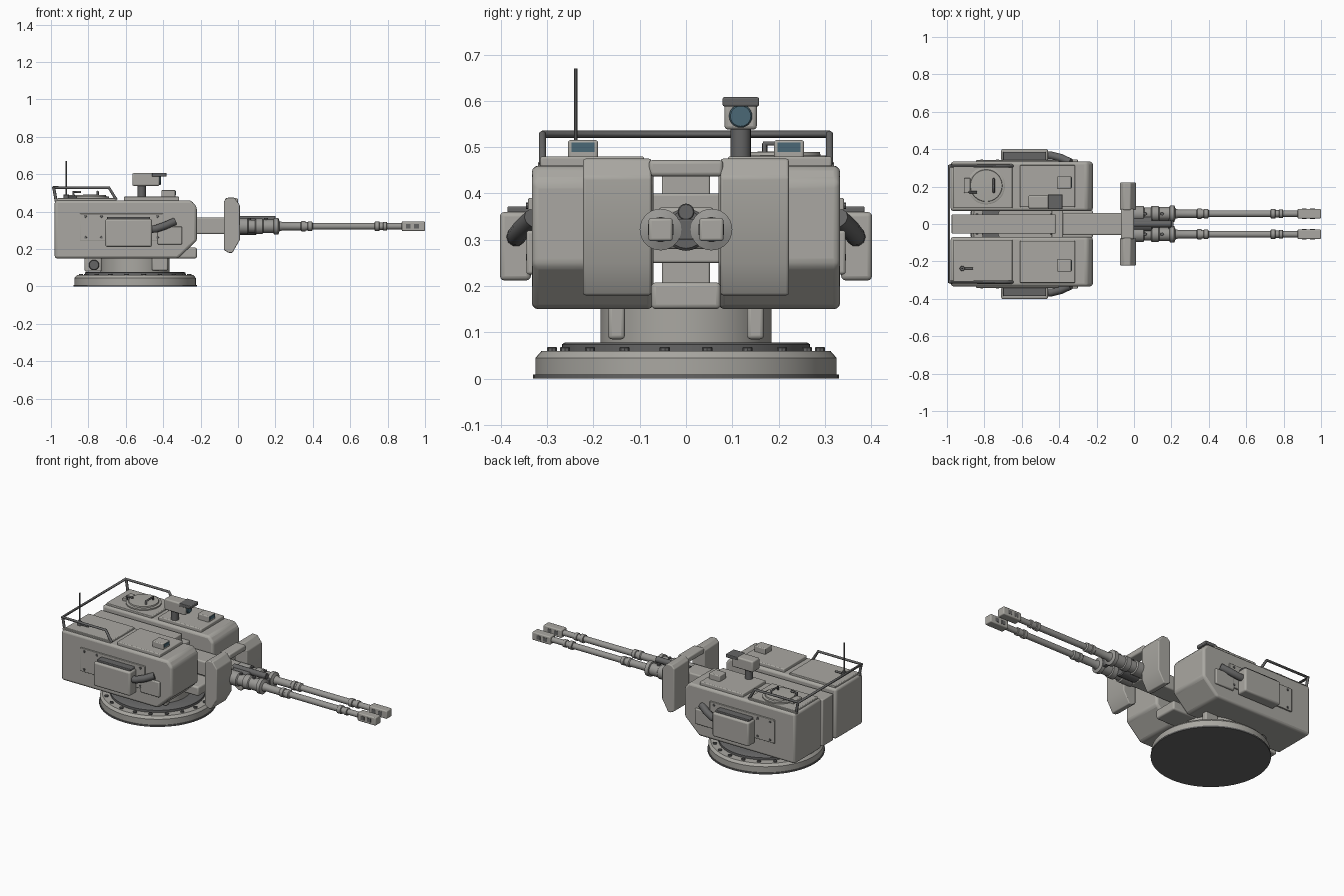
import bpy, bmesh, math
from mathutils import Vector


def material(name, rgb):
    m = bpy.data.materials.new(name)
    m.diffuse_color = (*rgb, 1)
    return m


paint = material("grey_paint", (0.40, 0.39, 0.36))
steel = material("gun_steel", (0.32, 0.315, 0.30))
dark = material("dark_steel", (0.13, 0.13, 0.13))
glass = material("glass_blue", (0.07, 0.14, 0.18))


def finish(name, bm, bevel=0, seg=2, mat=None):
    bmesh.ops.recalc_face_normals(bm, faces=bm.faces)
    me = bpy.data.meshes.new(name)
    bm.to_mesh(me)
    bm.free()
    ob = bpy.data.objects.new(name, me)
    bpy.context.collection.objects.link(ob)
    me.materials.append(mat or paint)
    if bevel:
        m = ob.modifiers.new("bevel", 'BEVEL')
        m.width, m.segments, m.limit_method = bevel, seg, 'ANGLE'
    bpy.ops.object.select_all(action='DESELECT')
    bpy.context.view_layer.objects.active = ob
    ob.select_set(True)
    bpy.ops.object.shade_smooth_by_angle(angle=math.radians(35))
    return ob


def prism(name, prof, y0, y1, bevel=0.008, mat=None):
    """Extrude an (x, z) profile from y0 to y1."""
    bm = bmesh.new()
    f = bm.faces.new([bm.verts.new((x, y0, z)) for x, z in prof])
    r = bmesh.ops.extrude_face_region(bm, geom=[f])
    vs = [g for g in r["geom"] if isinstance(g, bmesh.types.BMVert)]
    bmesh.ops.translate(bm, verts=vs, vec=(0, y1 - y0, 0))
    return finish(name, bm, bevel, 3, mat)


def box(name, x0, x1, y0, y1, z0, z1, bevel=0.005, mat=None):
    return prism(name, [(x0, z0), (x1, z0), (x1, z1), (x0, z1)], y0, y1, bevel, mat)


def lathe(name, prof, origin, axis=(0, 0, 1), n=48, mat=None):
    """Spin a (radius, height) profile around an axis."""
    bm = bmesh.new()
    q = Vector((0, 0, 1)).rotation_difference(Vector(axis))
    rings = []
    for r, h in prof:
        rings.append([bm.verts.new(q @ Vector((r * math.cos(2 * math.pi * i / n),
                      r * math.sin(2 * math.pi * i / n), h)) + Vector(origin)) for i in range(n)])
    for a, b in zip(rings, rings[1:]):
        for i in range(n):
            bm.faces.new((a[i], a[(i + 1) % n], b[(i + 1) % n], b[i]))
    bm.faces.new(rings[0])
    bm.faces.new(rings[-1])
    return finish(name, bm, mat=mat)


def rod(name, p, q, r, n=20, mat=None):
    d = Vector(q) - Vector(p)
    L, c = d.length, r * 0.12
    return lathe(name, [(r - c, 0), (r, c), (r, L - c), (r - c, L)], p, d.normalized(), n, mat)


def tube(name, pts, r, mat=dark):
    cu = bpy.data.curves.new(name, 'CURVE')
    cu.dimensions, cu.bevel_depth, cu.bevel_resolution, cu.use_fill_caps = '3D', r, 3, True
    s = cu.splines.new('POLY')
    s.points.add(len(pts) - 1)
    for p, c in zip(s.points, pts):
        p.co = (*c, 1)
    s.use_smooth = True
    ob = bpy.data.objects.new(name, cu)
    bpy.context.collection.objects.link(ob)
    cu.materials.append(mat)
    return ob


# Base flange, ring, bearing race and pedestal
base = (-0.55, 0, 0)
lathe("base_flange", [(0.33, 0), (0.33, 0.009), (0.32, 0.009)], base, n=64, mat=dark)
lathe("base_ring", [(0.325, 0.005), (0.325, 0.045), (0.312, 0.06), (0.26, 0.06)], base, n=64)
lathe("bearing_race", [(0.268, 0.055), (0.268, 0.074), (0.262, 0.078), (0.18, 0.078)],
      base, n=64, mat=dark)
lathe("pedestal", [(0.185, 0.07), (0.185, 0.16)], base, n=64)
for i in range(20):
    a = 2 * math.pi * (i + 0.5) / 20
    x, y = base[0] + 0.293 * math.cos(a), 0.293 * math.sin(a)
    rod("base_bolt", (x, y, 0.055), (x, y, 0.068), 0.011, 8, dark)

# Centre spine, front lower block, gun cradle
box("centre_spine", -0.975, -0.42, -0.052, 0.052, 0.152, 0.44)
box("lower_block", -0.42, -0.22, -0.075, 0.075, 0.15, 0.208, 0.01)
box("cradle_trunnion", -0.44, -0.38, -0.075, 0.075, 0.25, 0.40)
box("gun_cradle", -0.45, -0.02, -0.06, 0.06, 0.28, 0.37, 0.008)
box("shield_crossbar", -0.07, 0.0, -0.08, 0.08, 0.437, 0.472, 0.008)

# Parts repeated on both sides
body = [(-0.98, 0.15), (-0.32, 0.15), (-0.22, 0.245), (-0.22, 0.425), (-0.25, 0.46), (-0.98, 0.46)]
shield = [(-0.075, 0.195), (-0.05, 0.18), (-0.03, 0.18), (0.01, 0.25), (0.01, 0.435),
          (-0.02, 0.475), (-0.055, 0.475), (-0.075, 0.455)]
for s in (-1, 1):
    prism("body_half", body, s * 0.07, s * 0.333, 0.014)
    prism("gun_shield", shield, s * 0.075, s * 0.222, 0.005)
    box("rear_roof_plate", -0.965, -0.65, s * 0.085, s * 0.315, 0.455, 0.472, 0.004)
    box("front_roof_plate", -0.61, -0.315, s * 0.09, s * 0.315, 0.455, 0.48, 0.005)
    # vision block
    box("vision_block", -0.41, -0.335, s * 0.19, s * 0.255, 0.475, 0.515, 0.005)
    box("vision_glass", -0.337, -0.332, s * 0.198, s * 0.247, 0.49, 0.51, 0, glass)
    # side panel, ammunition box and feed chute
    box("side_panel", -0.845, -0.40, s * 0.325, s * 0.341, 0.245, 0.39, 0.003)
    for x in (-0.815, -0.73, -0.43):
        for z in (0.262, 0.373):
            rod("panel_bolt", (x, s * 0.338, z), (x, s * 0.346, z), 0.007, 8, dark)
    box("ammo_box", -0.71, -0.46, s * 0.335, s * 0.402, 0.212, 0.36, 0.01)
    box("ammo_lid", -0.70, -0.47, s * 0.335, s * 0.386, 0.357, 0.372, 0.004, dark)
    tube("feed_chute", [(-0.48, s * 0.368, 0.305), (-0.44, s * 0.366, 0.308),
                        (-0.39, s * 0.353, 0.325), (-0.34, s * 0.33, 0.347)], 0.021)
    box("chute_mount", -0.43, -0.30, s * 0.325, s * 0.345, 0.225, 0.32, 0.006)
    # supports under the turret
    box("pedestal_block", -0.46, -0.375, s * 0.132, s * 0.168, 0.085, 0.16, 0.008)
    box("drive_block", -0.82, -0.73, s * 0.09, s * 0.16, 0.08, 0.155, 0.008)
    rod("drive_motor", (-0.77, s * 0.15, 0.115), (-0.77, s * 0.185, 0.115), 0.028, mat=dark)
    # twin guns
    y = s * 0.055
    steps = [(0.042, -0.03), (0.042, 0.05), (0.034, 0.055), (0.034, 0.09), (0.042, 0.095),
             (0.042, 0.13), (0.036, 0.135), (0.036, 0.19), (0.045, 0.192), (0.045, 0.215),
             (0.027, 0.222), (0.022, 0.24), (0.022, 0.335), (0.027, 0.34), (0.027, 0.36),
             (0.022, 0.362), (0.022, 0.372), (0.026, 0.375), (0.026, 0.395), (0.018, 0.40),
             (0.018, 0.73), (0.025, 0.732), (0.025, 0.755), (0.019, 0.757), (0.019, 0.775),
             (0.023, 0.777), (0.023, 0.795), (0.017, 0.797), (0.017, 0.89)]
    lathe("gun_barrel", steps, (0, y, 0.322), (1, 0, 0), 28, steel)
    box("muzzle_brake", 0.875, 1.0, y - 0.026, y + 0.026, 0.297, 0.347, 0.006)
    for x in (0.91, 0.955):
        for t in (-1, 1):
            box("muzzle_slot", x - 0.013, x + 0.013, y + t * 0.0255, y + t * 0.0275,
                0.31, 0.334, 0, dark)
    for x in (0.06, 0.15):
        rod("barrel_screw", (x, y, 0.355), (x, y, 0.366), 0.01, 8, dark)

# Gun yoke and coaxial tube
rod("gun_yoke", (-0.02, 0, 0.322), (0.10, 0, 0.322), 0.046, mat=dark)
rod("coaxial_tube", (-0.03, 0, 0.36), (0.2, 0, 0.36), 0.018, mat=dark)
box("yoke_clamp", 0.185, 0.212, -0.055, 0.055, 0.30, 0.345, 0.004, dark)

# Round hatch with hinge and handle on the left roof
lathe("roof_hatch", [(0.1, 0.468), (0.1, 0.48), (0.096, 0.482), (0.086, 0.482),
                     (0.084, 0.489), (0.02, 0.491)], (-0.79, 0.205, 0))
box("hatch_hinge", -0.91, -0.875, 0.165, 0.245, 0.465, 0.488, 0.004)
tube("hatch_handle", [(-0.75, 0.17, 0.485), (-0.75, 0.17, 0.508), (-0.75, 0.24, 0.508),
                      (-0.75, 0.24, 0.485)], 0.006)
tube("hatch_lever", [(-0.88, 0.17, 0.47), (-0.88, 0.17, 0.505), (-0.84, 0.17, 0.505)], 0.006)

# Antenna and its foot
rod("antenna_base", (-0.918, -0.238, 0.465), (-0.918, -0.238, 0.492), 0.014, mat=dark)
rod("antenna", (-0.918, -0.238, 0.48), (-0.918, -0.238, 0.67), 0.004, 10, dark)
tube("roof_handle", [(-0.92, -0.238, 0.478), (-0.86, -0.238, 0.478)], 0.006)

# Rear guard rail
tube("guard_rail", [(-0.65, -0.31, 0.463), (-0.69, -0.31, 0.528), (-0.988, -0.31, 0.528),
                    (-0.988, 0.31, 0.528), (-0.69, 0.31, 0.528), (-0.65, 0.31, 0.463)], 0.008)
for s in (-1, 1):
    rod("rail_post", (-0.972, s * 0.31, 0.455), (-0.985, s * 0.31, 0.528), 0.008, 12, dark)
    box("rail_foot", -0.98, -0.65, s * 0.302, s * 0.32, 0.455, 0.468, 0.003)

# Periscope sight
rod("sight_post", (-0.515, 0.118, 0.47), (-0.515, 0.118, 0.545), 0.022, mat=dark)
box("sight_head", -0.565, -0.42, 0.083, 0.153, 0.538, 0.606, 0.008)
box("sight_hood", -0.46, -0.382, 0.079, 0.158, 0.588, 0.608, 0.004, dark)
rod("sight_lens", (-0.425, 0.118, 0.567), (-0.412, 0.118, 0.567), 0.025, 24, glass)
